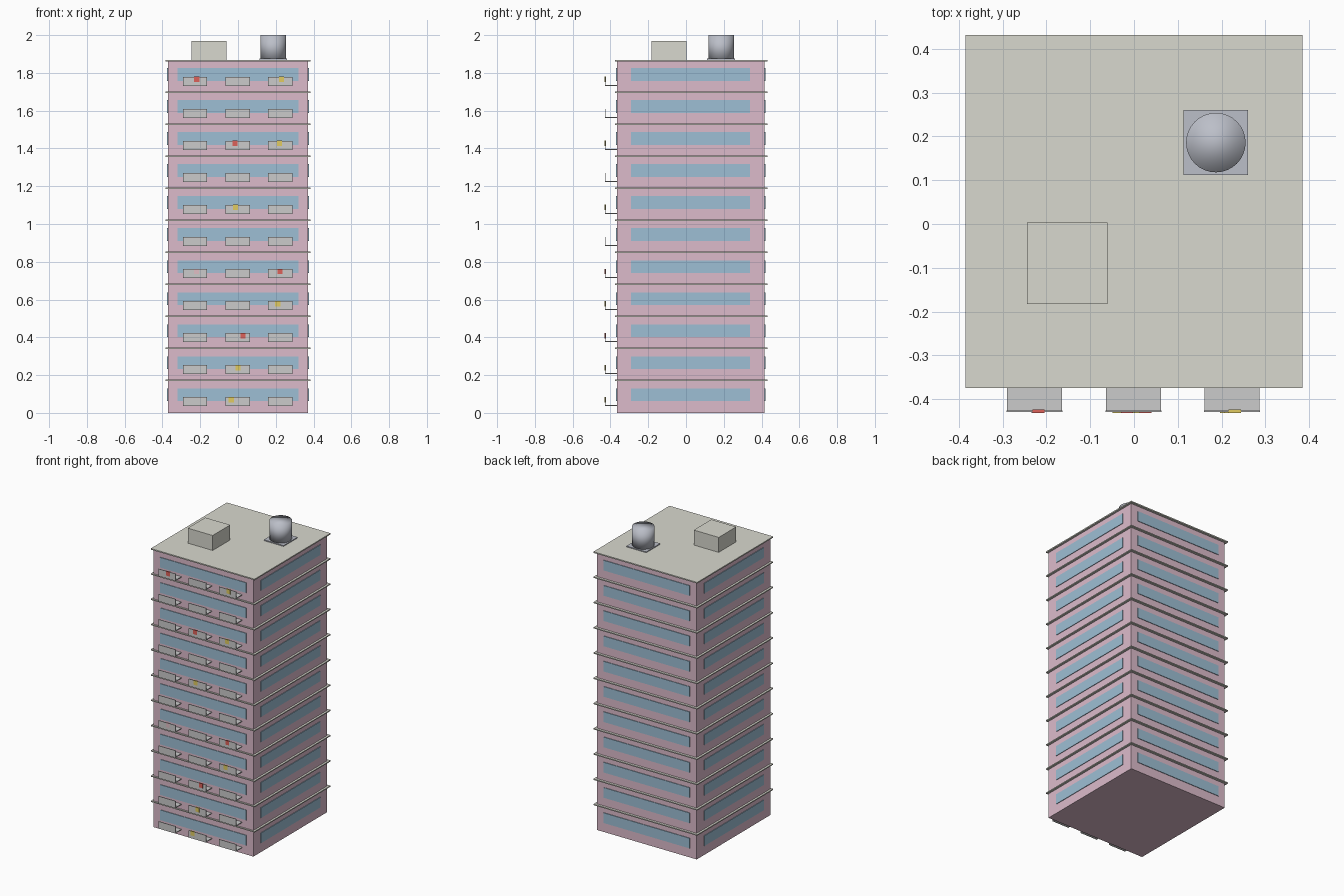
import bpy, bmesh
from mathutils import Matrix, Vector

if "Cube" in bpy.data.objects:
    bpy.data.objects.remove(bpy.data.objects["Cube"])

FLOORS, H = 11, 0.1695
CY = 0.025                      # body centre in y
HX, HY = 0.371, 0.391           # body half sizes
TOP = FLOORS * H


def material(name, rgb):
    m = bpy.data.materials.new(name)
    m.diffuse_color = (*rgb, 1)
    m.use_nodes = True
    m.node_tree.nodes["Principled BSDF"].inputs["Base Color"].default_value = m.diffuse_color
    return m


PINK = material("pink_wall", (0.72, 0.50, 0.60))
BLUE = material("blue_glass", (0.34, 0.52, 0.66))
STONE = material("pale_stone", (0.69, 0.69, 0.62))
METAL = material("tank_grey", (0.50, 0.52, 0.58))
RAIL = material("balcony_grey", (0.66, 0.67, 0.66))
CLOTH = {"red": material("red_cloth", (0.72, 0.12, 0.10)),
         "yellow": material("yellow_cloth", (0.75, 0.60, 0.12)),
         "pink": material("pink_cloth", (0.75, 0.52, 0.56))}


def boxes(name, spans, mat):
    """One object from boxes given as (x0, x1, y0, y1, z0, z1)."""
    bm = bmesh.new()
    for x0, x1, y0, y1, z0, z1 in spans:
        mid = Vector(((x0 + x1) / 2, (y0 + y1) / 2, (z0 + z1) / 2))
        size = Matrix.Diagonal((x1 - x0, y1 - y0, z1 - z0, 1))
        bmesh.ops.create_cube(bm, size=1, matrix=Matrix.Translation(mid) @ size)
    me = bpy.data.meshes.new(name)
    bm.to_mesh(me)
    bm.free()
    me.materials.append(mat)
    ob = bpy.data.objects.new(name, me)
    bpy.context.collection.objects.link(ob)
    return ob


# Main block
boxes("tower_body", [(-HX, HX, CY - HY, CY + HY, 0, TOP)], PINK)

# Thin ledges between floors, the last one being the roof
boxes("floor_ledges", [(-0.385, 0.385, -0.375, 0.432, k * H - 0.001, k * H + 0.006)
                       for k in range(1, FLOORS)], STONE)
boxes("roof_slab", [(-0.385, 0.385, -0.375, 0.432, TOP - 0.003, TOP + 0.005)], STONE)

# Window bands on all four sides
P = 0.004
front_back, sides = [], []
for k in range(FLOORS):
    z0, z1 = k * H + 0.062, k * H + 0.13
    for s in (-1, 1):
        y = CY + s * HY
        front_back.append((-0.32, 0.32, y - P, y + P, z0, z1))
        sides.append((s * HX - P, s * HX + P, -0.29, 0.34, z0, z1))
boxes("front_back_windows", front_back, BLUE)
boxes("side_windows", sides, BLUE)

# Balconies: floor plate and front panel
plates, panels = [], []
for k in range(FLOORS):
    z = k * H
    for x in (-0.227, -0.001, 0.224):
        plates.append((x - 0.063, x + 0.063, -0.428, CY - HY + 0.003, z + 0.036, z + 0.041))
        panels.append((x - 0.064, x + 0.064, -0.430, -0.426, z + 0.036, z + 0.084))
boxes("balcony_floors", plates, RAIL)
boxes("balcony_panels", panels, RAIL)

# Laundry hung over some of the balcony panels
laundry = [(10, -0.218, "red"), (10, 0.23, "yellow"), (8, -0.016, "red"),
           (8, 0.22, "yellow"), (6, -0.013, "yellow"), (4, -0.22, "pink"),
           (4, 0.222, "red"), (3, 0.21, "yellow"), (2, 0.026, "red"),
           (1, 0.0, "yellow"), (0, -0.035, "yellow")]
for colour, mat in CLOTH.items():
    boxes("laundry_" + colour,
          [(x - 0.014, x + 0.014, -0.432, -0.424, k * H + 0.056, k * H + 0.085)
           for k, x, c in laundry if c == colour], mat)

# Roof hut and water tank on its base plate
boxes("roof_hut", [(-0.245, -0.06, -0.183, 0.003, TOP, 1.97)], STONE)
boxes("tank_base", [(0.113, 0.26, 0.112, 0.26, TOP, TOP + 0.011)], METAL)
bpy.ops.mesh.primitive_cylinder_add(vertices=32, radius=0.068, depth=2.0 - TOP,
                                    location=(0.187, 0.186, (2.0 + TOP) / 2))
tank = bpy.context.object
tank.name = "water_tank"
tank.data.materials.append(METAL)
bpy.ops.object.shade_smooth()
